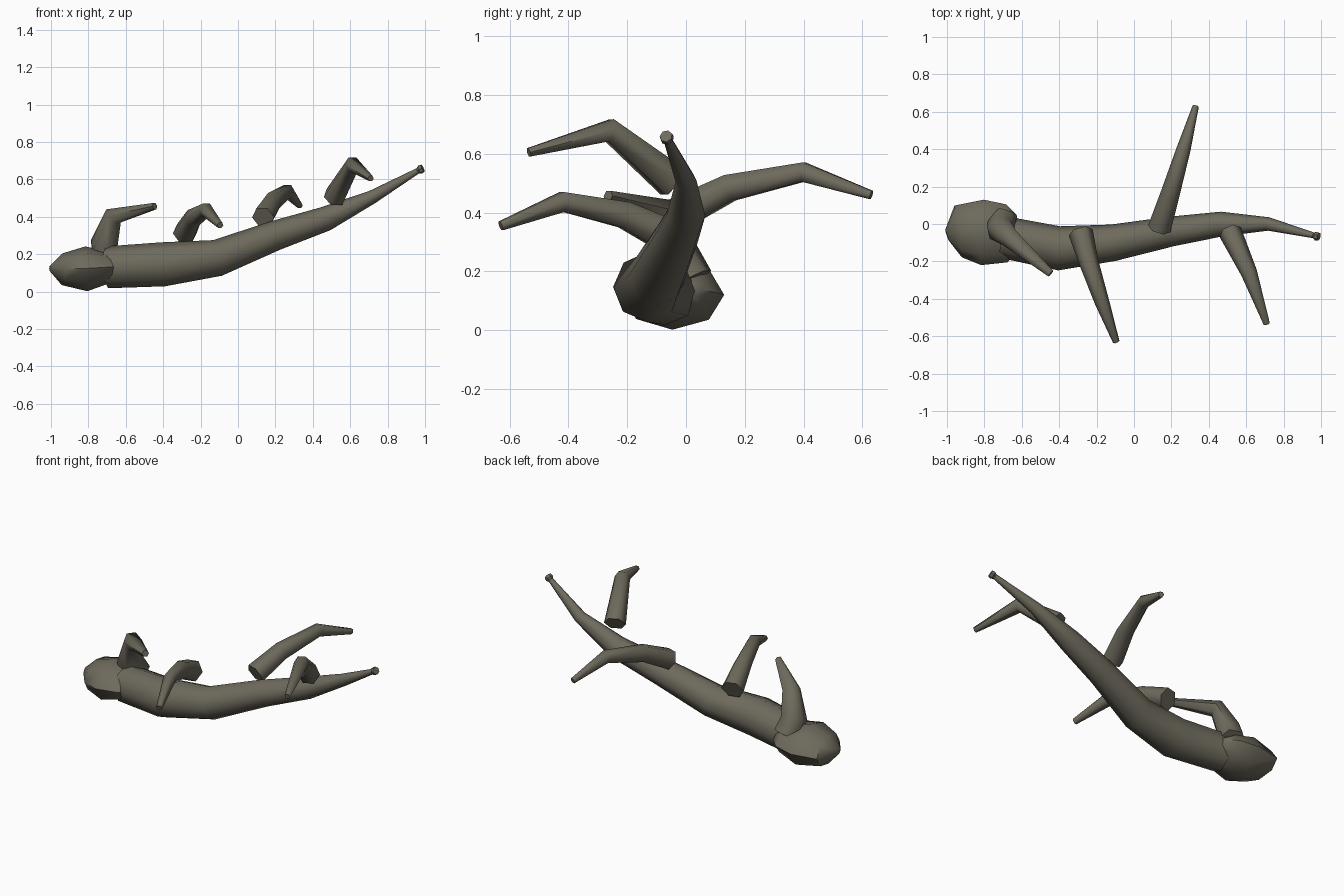
import bpy, bmesh, math
from mathutils import Vector

cube = bpy.data.objects.get("Cube")
if cube:
    bpy.data.objects.remove(cube, do_unlink=True)

# One weathered bark colour
bark = bpy.data.materials.new("grey_brown_bark")
bark.use_nodes = True
colour = (0.155, 0.143, 0.108, 1)
bark.diffuse_color = colour
node = next(n for n in bark.node_tree.nodes if n.type == 'BSDF_PRINCIPLED')
node.inputs["Base Color"].default_value = colour
node.inputs["Roughness"].default_value = 0.9


def tube(name, path, sides, angle=50):
    """Capped tube through (x, y, z, radius[, vertical radius]) stations."""
    points = [Vector(p[:3]) for p in path]
    bm = bmesh.new()
    rings, last, side = [], None, None
    for i, p in enumerate(points):
        before = (p - points[i - 1]).normalized() if i else Vector()
        after = (points[i + 1] - p).normalized() if i + 1 < len(points) else Vector()
        t = (before + after).normalized()
        if last is None:
            side = t.cross(Vector((0, 0, 1))).normalized()
        else:
            side = last.rotation_difference(t) @ side
        last = t
        up = side.cross(t)
        ring = []
        for k in range(sides):
            a = math.tau * k / sides
            ring.append(bm.verts.new(p + side * math.cos(a) * path[i][3]
                                     + up * math.sin(a) * path[i][-1]))
        rings.append(ring)
    for a, b in zip(rings, rings[1:]):
        for k in range(sides):
            n = (k + 1) % sides
            bm.faces.new((a[k], a[n], b[n], b[k]))
    bm.faces.new(rings[0])
    bm.faces.new(rings[-1])
    bmesh.ops.recalc_face_normals(bm, faces=bm.faces)
    mesh = bpy.data.meshes.new(name)
    bm.to_mesh(mesh)
    bm.free()
    mesh.materials.append(bark)
    obj = bpy.data.objects.new(name, mesh)
    bpy.context.collection.objects.link(obj)
    bpy.ops.object.select_all(action='DESELECT')
    obj.select_set(True)
    bpy.context.view_layer.objects.active = obj
    bpy.ops.object.shade_smooth_by_angle(angle=math.radians(angle))
    return obj


# Long curved trunk tapering to a thin raised end
tube("trunk", [
    (-0.70, -0.07, 0.130, 0.112), (-0.40, -0.13, 0.146, 0.118),
    (-0.11, -0.10, 0.180, 0.098), (0.20, -0.04, 0.300, 0.080),
    (0.47, 0.00, 0.390, 0.066), (0.72, 0.00, 0.507, 0.036),
    (0.965, -0.062, 0.648, 0.015)], 8)

# Small knob on the thin end
tube("trunk_tip_knob", [
    (0.960, -0.061, 0.645, 0.014), (0.972, -0.064, 0.652, 0.024),
    (0.988, -0.068, 0.660, 0.022)], 7, 30)

# Lumpy root ball at the thick end
tube("root_ball", [
    (-1.00, -0.06, 0.125, 0.030, 0.020), (-0.94, -0.04, 0.120, 0.140, 0.085),
    (-0.81, -0.045, 0.122, 0.175, 0.120), (-0.68, -0.05, 0.130, 0.155, 0.080),
    (-0.62, -0.045, 0.140, 0.095, 0.030)], 8)

# Four bent branches
branches = {
    "root_branch": [
        (-0.70, 0.015, 0.170, 0.080), (-0.715, -0.03, 0.260, 0.075),
        (-0.665, -0.075, 0.405, 0.052), (-0.445, -0.265, 0.457, 0.020)],
    "lower_branch": [
        (-0.285, -0.045, 0.312, 0.066), (-0.240, -0.21, 0.393, 0.052),
        (-0.170, -0.42, 0.437, 0.039), (-0.095, -0.63, 0.355, 0.018)],
    "back_branch": [
        (0.135, -0.025, 0.397, 0.062), (0.190, 0.15, 0.485, 0.052),
        (0.265, 0.40, 0.538, 0.038), (0.330, 0.63, 0.460, 0.017)],
    "upper_branch": [
        (0.515, -0.045, 0.505, 0.062), (0.615, -0.26, 0.680, 0.044),
        (0.710, -0.535, 0.605, 0.017)],
}
for name, path in branches.items():
    tube(name, path, 6, 62)
